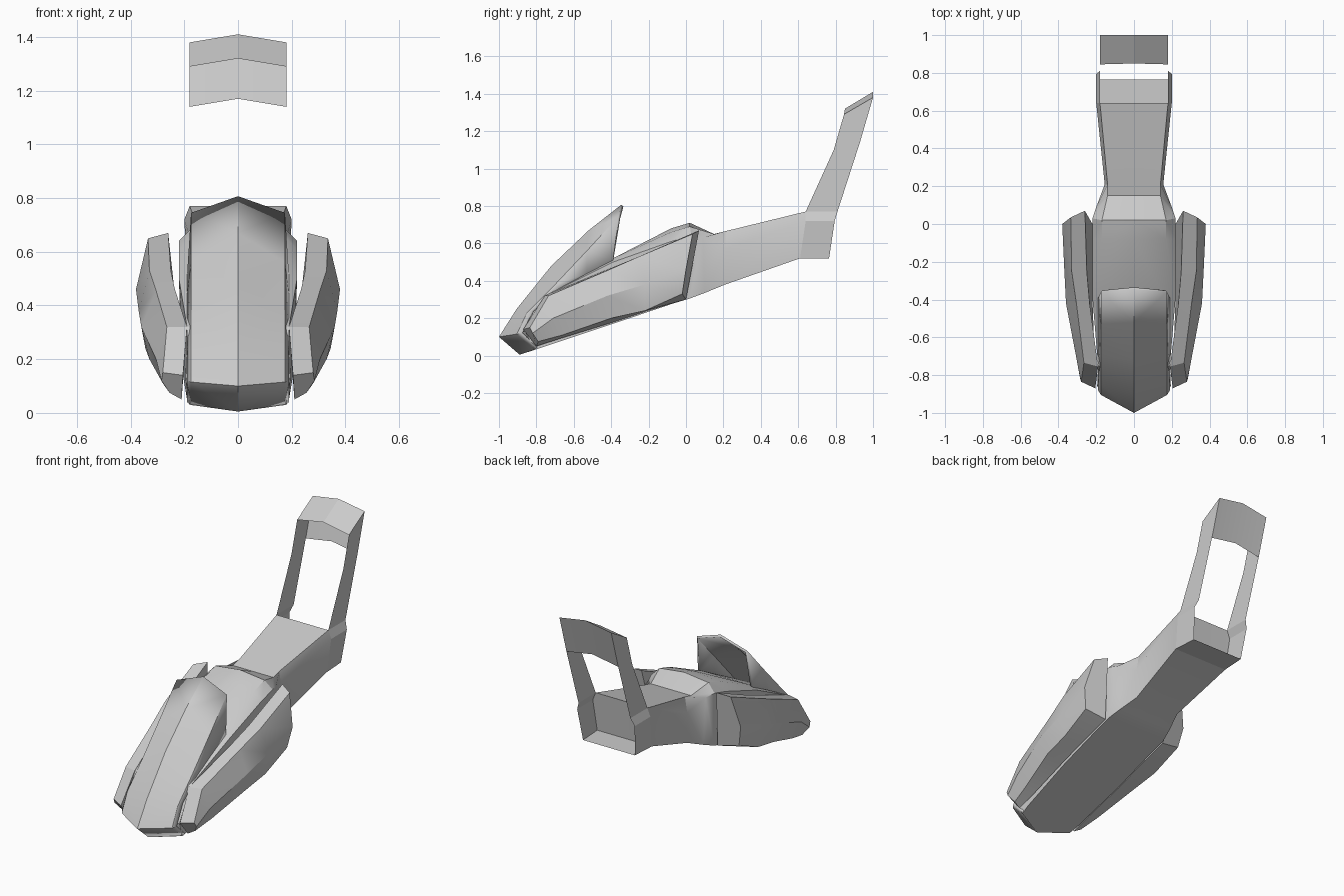
import bpy, bmesh


def loft(name, rows, closed=False, caps=(False, False), wall=0, angle=0.5):
    """Skin rows of points, mirror the result across x = 0 and clean it up."""
    bm = bmesh.new()
    for s in (1, -1):
        grid = [[bm.verts.new((s * x, y, z)) for x, y, z in row] for row in rows]
        n = len(rows[0])
        for a, b in zip(grid, grid[1:]):
            for i in range(n if closed else n - 1):
                j = (i + 1) % n
                bm.faces.new((a[i], a[j], b[j], b[i]))
        for use, row in zip(caps, (grid[0], grid[-1])):
            if use:
                bm.faces.new(row)
    bmesh.ops.remove_doubles(bm, verts=bm.verts[:], dist=0.0005)
    bmesh.ops.recalc_face_normals(bm, faces=bm.faces[:])
    mesh = bpy.data.meshes.new(name)
    bm.to_mesh(mesh)
    bm.free()
    ob = bpy.data.objects.new(name, mesh)
    bpy.context.collection.objects.link(ob)
    bpy.ops.object.select_all(action='DESELECT')
    bpy.context.view_layer.objects.active = ob
    ob.select_set(True)
    bpy.ops.object.shade_smooth_by_angle(angle=angle)
    if wall:
        m = ob.modifiers.new("wall", 'SOLIDIFY')
        m.thickness, m.offset = wall, -1
    return ob


# Lower hull, seat hump and tail boom: bottom centre, bottom edge,
# side edge, shoulder, top centre
loft("hull", [
    [(0, -.89, .005), (.18, -.81, .03), (.195, -.86, .13), (.1, -.87, .13), (0, -.88, .12)],
    [(0, -.75, .05), (.19, -.75, .05), (.19, -.75, .32), (.14, -.75, .33), (0, -.75, .33)],
    [(0, -.39, .17), (.21, -.39, .17), (.22, -.39, .50), (.16, -.39, .52), (0, -.39, .52)],
    [(0, -.08, .275), (.21, -.08, .275), (.22, -.08, .61), (.17, -.08, .66), (0, -.08, .68)],
    [(0, .02, .305), (.21, .02, .305), (.22, .03, .64), (.17, .02, .69), (0, .02, .71)],
    [(0, .10, .335), (.19, .10, .335), (.20, .09, .63), (.14, .15, .65), (0, .15, .65)],
    [(0, .21, .38), (.155, .21, .38), (.155, .21, .57), (.14, .21, .665), (0, .21, .665)],
    [(0, .61, .52), (.19, .61, .52), (.20, .64, .72), (.18, .64, .77), (0, .64, .77)],
], caps=(True, True))

# Open tail end: floor and side walls
loft("tail_end", [
    [(0, .61, .52), (.19, .61, .52), (.20, .64, .72), (.18, .64, .77)],
    [(0, .765, .52), (.18, .765, .52), (.20, .795, .72), (.18, .81, .77)],
], angle=0.3)

# Front hood: ridge line, roof edge, bottom of side
ridge = [(-.89, .005), (-1, .10), (-.905, .25), (-.72, .48), (-.52, .67), (-.345, .807)]
edge = [(-.81, .03), (-.905, .115), (-.85, .23), (-.70, .38), (-.53, .56), (-.36, .745)]
side = [(-.80, .04), (-.88, .12), (-.82, .24), (-.68, .36), (-.53, .44), (-.39, .51)]
loft("hood", [
    [(0, *c), (.175, *e), (.19, *f)] for c, e, f in zip(ridge, edge, side)
], wall=0.015)

# Side pods: inner top, outer top, bulge, lower outer, lower inner
loft("side_pods", [
    [(.205, -.87, .14), (.28, -.835, .15), (.285, -.82, .12), (.255, -.79, .075), (.21, -.80, .05)],
    [(.19, -.755, .32), (.265, -.735, .32), (.305, -.71, .20), (.28, -.66, .11), (.21, -.66, .095)],
    [(.235, -.42, .46), (.305, -.42, .455), (.36, -.42, .32), (.33, -.40, .20), (.22, -.40, .175)],
    [(.25, -.25, .53), (.33, -.25, .53), (.37, -.22, .38), (.345, -.22, .24), (.22, -.22, .235)],
    [(.26, .07, .67), (.335, .035, .65), (.38, 0, .46), (.355, -.02, .33), (.22, 0, .30)],
], closed=True, caps=(True, True))

# Thin upright struts
front = [(.64, .77), (.79, 1.10), (.845, 1.29)]
back = [(.81, .77), (.93, 1.14), (1.0, 1.38)]
loft("wing_struts", [[(.18, *a), (.18, *b)] for a, b in zip(front, back)])

# Folded rear wing
loft("rear_wing", [
    [(0, .85, 1.32), (.18, .845, 1.29)],
    [(0, 1.0, 1.41), (.18, 1.0, 1.38)],
    [(0, .93, 1.17), (.18, .93, 1.14)],
], angle=0.2)
